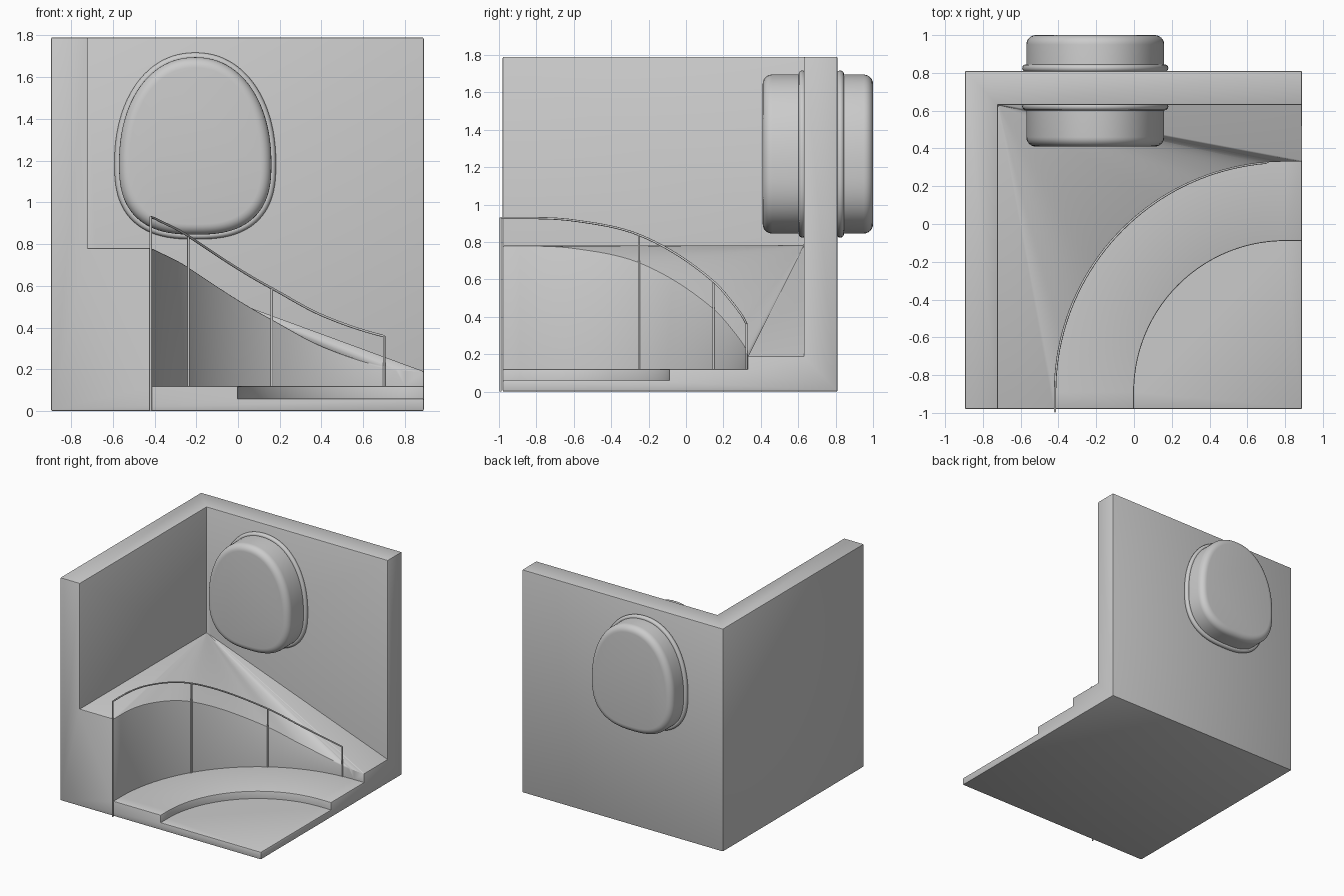
import bpy, bmesh
from math import sin, cos, pi, radians, degrees
from mathutils import Vector

if "Cube" in bpy.data.objects:
    bpy.data.objects.remove(bpy.data.objects["Cube"])

CX, CY = 0.80, -0.89              # common centre of the curved steps
L, F, R, B, H = -0.895, -0.98, 0.89, 0.81, 1.79
WL, WB = -0.72, 0.63              # inner wall planes


def ramp_z(deg):
    """Ramp height along the curve: monotone Hermite through a few stations."""
    k = [(0, .78), (13.7, .767), (31.6, .69), (58.4, .44), (71, .31), (85, .212), (94, .19)]
    if deg <= 0:
        return .78
    n = len(k)
    for i in range(n - 1):
        if deg <= k[i + 1][0]:
            def slope(j):
                if j == 0 or j == n - 1:
                    return 0
                return (k[j + 1][1] - k[j - 1][1]) / (k[j + 1][0] - k[j - 1][0])
            h = k[i + 1][0] - k[i][0]
            t = (deg - k[i][0]) / h
            return ((2*t**3 - 3*t**2 + 1) * k[i][1] + (t**3 - 2*t**2 + t) * h * slope(i)
                    + (3*t**2 - 2*t**3) * k[i + 1][1] + (t**3 - t**2) * h * slope(i + 1))
    return .19


def arc(r, n=44):
    """Quarter curve with short straight ends: (x, y, degrees)."""
    pts = [(CX - r, F, 0)]
    for i in range(n + 1):
        a = pi / 2 * i / n
        pts.append((CX - r * cos(a), CY + r * sin(a), degrees(a)))
    return pts + [(R, CY + r, 94)]


def finish(name, bm, angle=35):
    bmesh.ops.recalc_face_normals(bm, faces=bm.faces)
    me = bpy.data.meshes.new(name)
    bm.to_mesh(me)
    bm.free()
    ob = bpy.data.objects.new(name, me)
    bpy.context.collection.objects.link(ob)
    bpy.ops.object.select_all(action='DESELECT')
    ob.select_set(True)
    bpy.context.view_layer.objects.active = ob
    bpy.ops.object.shade_smooth_by_angle(angle=radians(angle))
    return ob


# Room shell: walls, stepped floor and ramp as one closed surface
bm = bmesh.new()


def face(*pts):
    return bm.faces.new([bm.verts.new(p) for p in pts])


outer, inner = arc(1.22), arc(0.80)
ox, oy, ix, iy = CX - 1.22, CY + 1.22, CX - .80, CY + .80
face((L, F, 0), (R, F, 0), (R, B, 0), (L, B, 0))
face((L, B, 0), (R, B, 0), (R, B, H), (L, B, H))
face((L, F, 0), (L, B, 0), (L, B, H), (L, F, H))
face((L, F, H), (WL, F, H), (WL, WB, H), (R, WB, H), (R, B, H), (L, B, H))
face((WL, F, .78), (WL, WB, .78), (WL, WB, H), (WL, F, H))
face((WL, WB, .78), (R, WB, .19), (R, WB, H), (WL, WB, H))
face(*[(x, F, z) for x, z in [(L, 0), (R, 0), (R, .06), (ix, .06), (ix, .12), (ox, .12),
                              (ox, .78), (WL, .78), (WL, H), (L, H)]])
face(*[(R, y, z) for y, z in [(F, 0), (B, 0), (B, H), (WB, H), (WB, .19), (oy, .19),
                              (oy, .12), (iy, .12), (iy, .06), (F, .06)]])
# floor and step treads
face(*[(x, y, .06) for x, y, d in inner], (R, F, .06))
for (a, b, c, d) in zip(inner, inner[1:], outer[1:], outer):
    face(*[(p[0], p[1], .12) for p in (a, b, c, d)])
# step riser and ramp wall
for path, low, top in ((inner, .06, lambda d: .12), (outer, .12, ramp_z)):
    for a, b in zip(path, path[1:]):
        face((a[0], a[1], low), (b[0], b[1], low),
             (b[0], b[1], top(b[2])), (a[0], a[1], top(a[2])))
# ramp top fans out from the wall corner
rim = [(WL, F, .78)] + [(x, y, ramp_z(d)) for x, y, d in outer] + [(R, WB, .19)]
for a, b in zip(rim, rim[1:]):
    face((WL, WB, .78), a, b)
bmesh.ops.remove_doubles(bm, verts=bm.verts, dist=.0005)
bmesh.ops.recalc_face_normals(bm, faces=bm.faces)
sharp = [e for e in bm.edges if len(e.link_faces) == 2 and e.is_convex
         and e.calc_face_angle(0) > radians(45)]
bmesh.ops.bevel(bm, geom=sharp, offset=.007, segments=2, profile=.5, affect='EDGES')
finish("room_shell", bm, 30)


# Egg-shaped window that passes through the back wall
def egg(name, profile, closed=False, n=96):
    """Sweep (y, outward offset) profile around the egg outline."""
    bm = bmesh.new()
    rings = []
    for y, off in profile:
        ring = []
        for i in range(n):
            a = 2 * pi * i / n
            c, s = cos(a), sin(a)
            e = 2 / (2.15 if s > 0 else 2.6)
            x = abs(c) ** e * (1 if c > 0 else -1) * (.365 + off)
            z = abs(s) ** e * ((.51 + off) if s > 0 else -(.34 + off))
            ring.append(bm.verts.new((-.205 + x, y, 1.185 + z)))
        rings.append(ring)
    pairs = list(zip(rings, rings[1:]))
    if closed:
        pairs.append((rings[-1], rings[0]))
    else:
        bm.faces.new(rings[0])
        bm.faces.new(rings[-1])
    for p, q in pairs:
        for i in range(n):
            j = (i + 1) % n
            bm.faces.new((p[i], p[j], q[j], q[i]))
    return finish(name, bm, 45)


rr = .05
quarter = [(rr * (1 - cos(pi / 2 * i / 6)), -rr * (1 - sin(pi / 2 * i / 6))) for i in range(7)]
egg("window_pane", [(.41 + y, o) for y, o in quarter]
    + [(1.0 - y, o) for y, o in reversed(quarter)])
for name, y in (("window_trim_front", .622), ("window_trim_back", .825)):
    egg(name, [(y + .02 * cos(2 * pi * i / 12), .003 + .019 * sin(2 * pi * i / 12))
               for i in range(12)], closed=True)


# Handrail following the ramp, with its posts
def tube(name, pts, r=.006):
    cu = bpy.data.curves.new(name, 'CURVE')
    cu.dimensions = '3D'
    cu.bevel_depth, cu.bevel_resolution, cu.use_fill_caps = r, 2, True
    sp = cu.splines.new('POLY')
    sp.points.add(len(pts) - 1)
    for p, co in zip(sp.points, pts):
        p.co = (*co, 1)
    ob = bpy.data.objects.new(name, cu)
    bpy.context.collection.objects.link(ob)


def rail_point(deg):
    a = radians(deg)
    return Vector((CX - 1.218 * cos(a), CY + 1.218 * sin(a), ramp_z(deg) + .148))


end_post = Vector((CX - 1.218, -.992, 0))
tube("handrail", [end_post + Vector((0, 0, .928))] + [rail_point(85.3 * i / 40) for i in range(41)])
tube("rail_post_1", [end_post, end_post + Vector((0, 0, .93))])
for k, deg in enumerate((31.6, 58.4, 85.3)):
    p = rail_point(deg)
    tube(f"rail_post_{k + 2}", [(p.x, p.y, .12), p])
